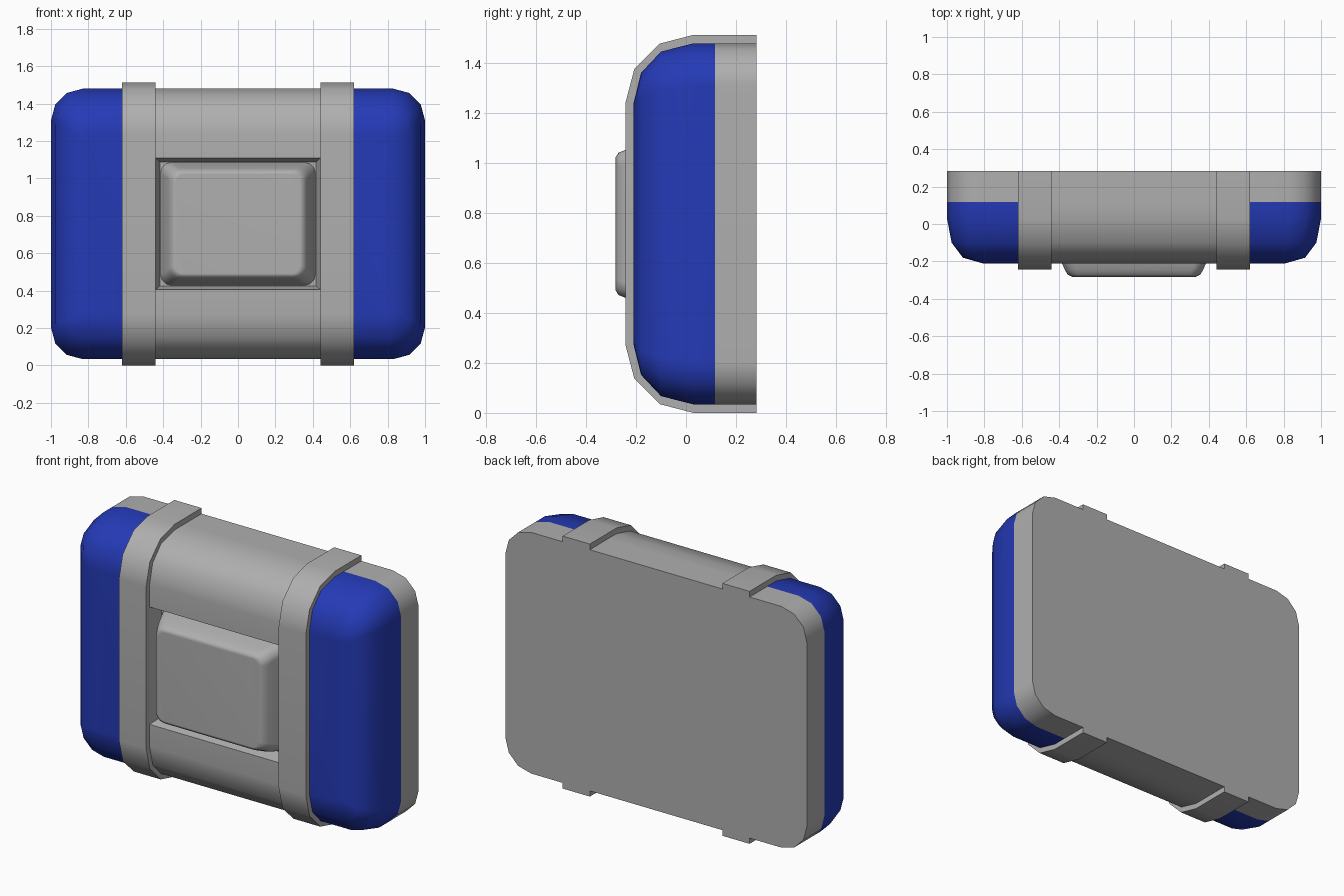
import bpy, bmesh
from math import sin, cos, pi, radians

if "Cube" in bpy.data.objects:
    bpy.data.objects.remove(bpy.data.objects["Cube"], do_unlink=True)

MID = 0.757   # height of the centre line
BACK = 0.283


def material(name, rgb):
    m = bpy.data.materials.new(name)
    m.use_nodes = True
    m.diffuse_color = (*rgb, 1)
    m.node_tree.nodes["Principled BSDF"].inputs["Base Color"].default_value = (*rgb, 1)
    return m


grey = material("grey", (0.43, 0.43, 0.43))
blue = material("blue", (0.018, 0.042, 0.47))


def make_object(name, bm, mats):
    bmesh.ops.recalc_face_normals(bm, faces=bm.faces)
    me = bpy.data.meshes.new(name)
    bm.to_mesh(me)
    bm.free()
    ob = bpy.data.objects.new(name, me)
    bpy.context.collection.objects.link(ob)
    for m in mats:
        me.materials.append(m)
    return ob


def activate(ob):
    bpy.ops.object.select_all(action='DESELECT')
    ob.select_set(True)
    bpy.context.view_layer.objects.active = ob


def smooth(ob):
    activate(ob)
    bpy.ops.object.shade_smooth_by_angle(angle=radians(50))
    w = ob.modifiers.new("even_shading", 'WEIGHTED_NORMAL')
    w.keep_sharp = True


def rounded_rect(bm, y, hx, hz, r, segs=3):
    """Ring of vertices: a rounded rectangle facing the front at depth y."""
    ring = []
    for q, (sx, sz) in enumerate([(1, 1), (-1, 1), (-1, -1), (1, -1)]):
        for i in range(segs + 1):
            a = (q + i / segs) * pi / 2
            ring.append(bm.verts.new((sx * (hx - r) + r * cos(a), y,
                                      MID + sz * (hz - r) + r * sin(a))))
    return ring


def loft(levels, segs=3):
    bm = bmesh.new()
    rings = [rounded_rect(bm, *lv, segs) for lv in levels]
    for a, b in zip(rings, rings[1:]):
        n = len(a)
        for i in range(n):
            bm.faces.new((a[i], a[(i + 1) % n], b[(i + 1) % n], b[i]))
    bm.faces.new(rings[0])
    bm.faces.new(rings[-1])
    return bm


# Case body: depth, half width, half height, corner radius
bm = loft([(BACK, 1, 0.723, 0.17), (0.117, 1, 0.723, 0.17), (0.03, 1, 0.723, 0.17),
           (-0.10, 0.975, 0.69, 0.155), (-0.18, 0.915, 0.605, 0.10),
           (-0.21, 0.81, 0.483, 0.03)])
for x in (-0.53, 0.53):
    bmesh.ops.bisect_plane(bm, geom=bm.verts[:] + bm.edges[:] + bm.faces[:],
                           plane_co=(x, 0, 0), plane_no=(1, 0, 0))
for f in bm.faces:
    c = f.calc_center_median()
    f.material_index = int(abs(c.x) > 0.53 and c.y < 0.117)
body = make_object("case_body", bm, [grey, blue])

# Tapered recess in the front of the case
cutter = make_object("recess_cutter", loft(
    [(-0.13, 0.418, 0.332, 0.002), (-0.21, 0.44, 0.352, 0.002),
     (-0.30, 0.44, 0.352, 0.002)], 1), [grey])
cutter.hide_render = True
cut = body.modifiers.new("recess", 'BOOLEAN')
cut.operation = 'DIFFERENCE'
cut.solver = 'EXACT'
cut.object = cutter
activate(body)
bpy.ops.object.modifier_apply(modifier=cut.name)
bpy.data.objects.remove(cutter, do_unlink=True)
smooth(body)

# Raised pad inside the recess
pad = make_object("front_pad", loft(
    [(-0.12, 0.418, 0.332, 0.06), (-0.21, 0.385, 0.31, 0.06),
     (-0.245, 0.37, 0.295, 0.06), (-0.27, 0.355, 0.285, 0.055),
     (-0.283, 0.33, 0.265, 0.04)]), [grey])
smooth(pad)

# Two straps wrapped over the front
half = [(BACK, 0.757), (0.03, 0.757), (-0.105, 0.722), (-0.207, 0.62), (-0.243, 0.483)]
outline = half + [(y, -z) for y, z in reversed(half)]
for side, name in ((1, "left_strap"), (-1, "right_strap")):
    bm = bmesh.new()
    face = bm.faces.new([bm.verts.new((side * 0.44, y, MID + z)) for y, z in outline])
    ext = bmesh.ops.extrude_face_region(bm, geom=[face], use_keep_orig=True)
    moved = [v for v in ext["geom"] if isinstance(v, bmesh.types.BMVert)]
    bmesh.ops.translate(bm, verts=moved, vec=(side * 0.18, 0, 0))
    smooth(make_object(name, bm, [grey]))
